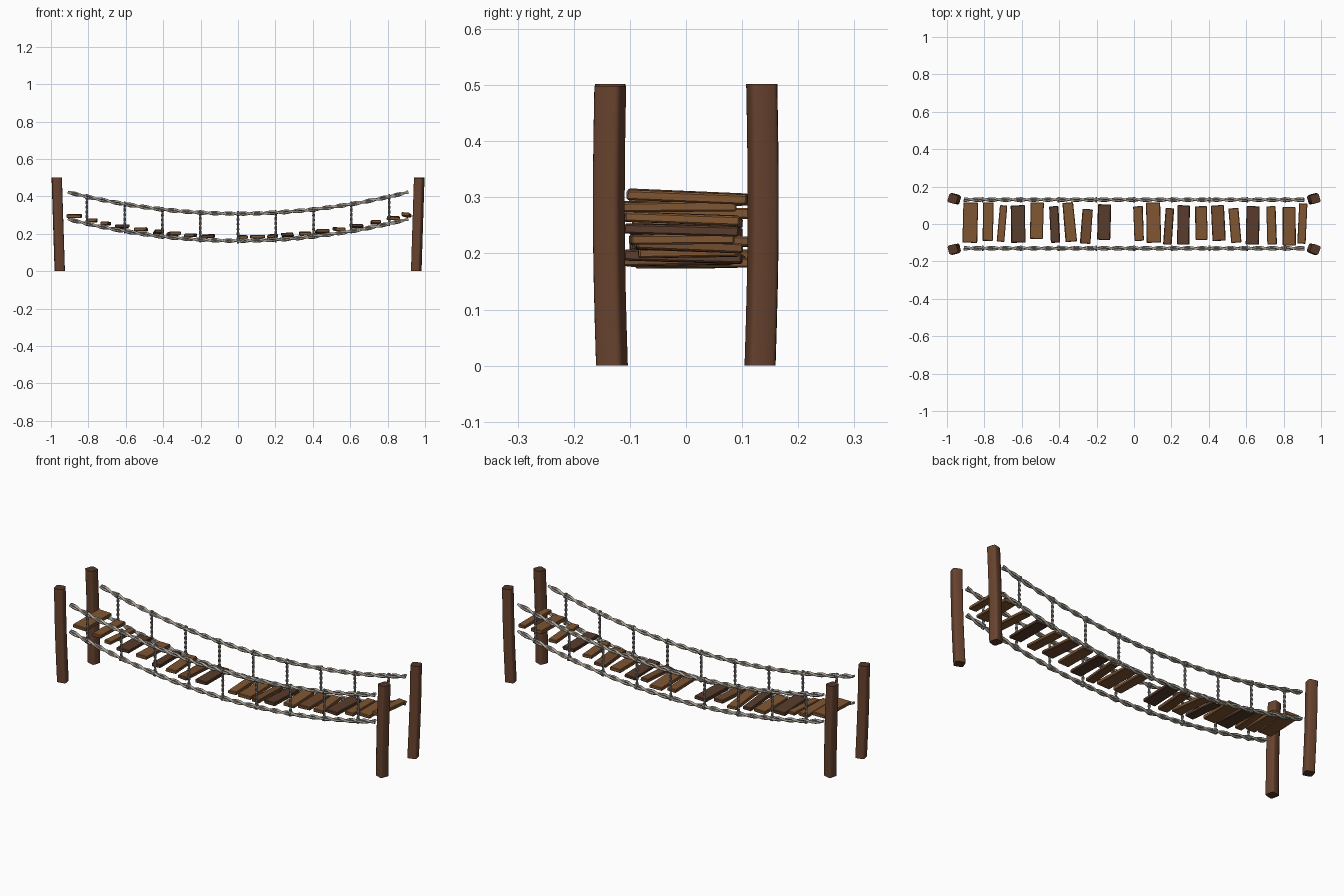
import bpy, bmesh, math, random
from mathutils import Vector, Matrix

random.seed(4)
if "Cube" in bpy.data.objects:
    bpy.data.objects.remove(bpy.data.objects["Cube"])


def material(name, srgb):
    linear = [((c / 255 + 0.055) / 1.055) ** 2.4 for c in srgb]
    mat = bpy.data.materials.new(name)
    mat.use_nodes = True
    mat.diffuse_color = (*linear, 1)
    mat.node_tree.nodes["Principled BSDF"].inputs["Base Color"].default_value = (*linear, 1)
    return mat


LIGHT = material("light plank wood", (128, 86, 50))
MID = material("mid plank wood", (112, 74, 46))
DARK = material("dark plank wood", (88, 60, 44))
POST = material("post wood", (104, 67, 47))
POST_END = material("post end wood", (84, 54, 38))
ROPE = material("rope fibre", (172, 165, 154))
TIE = material("tie rope fibre", (142, 139, 133))

HALF_SPAN = 0.91
ROPE_Y = 0.13


def sag(x, low, rise):
    return low + rise * (x / HALF_SPAN) ** 2


def upper_z(x):
    return sag(x, 0.308, 0.115)


def lower_z(x):
    return sag(x, 0.163, 0.116)


def link(name, mesh, mats, angle=35):
    obj = bpy.data.objects.new(name, mesh)
    for mat in mats:
        mesh.materials.append(mat)
    bpy.context.collection.objects.link(obj)
    bpy.ops.object.select_all(action="DESELECT")
    obj.select_set(True)
    bpy.context.view_layer.objects.active = obj
    bpy.ops.object.shade_smooth_by_angle(angle=math.radians(angle))
    return obj


def twisted_rope(name, path, steps, offset, thickness, pitch, mat, strands=2):
    """Sweep strands in a helix round path(t), t from 0 to 1."""
    curve = bpy.data.curves.new(name, "CURVE")
    curve.dimensions = "3D"
    curve.bevel_depth = thickness
    curve.bevel_resolution = 1
    curve.use_fill_caps = True
    length = (path(1) - path(0)).length
    side = Vector((0, 1, 0))
    for s in range(strands):
        spline = curve.splines.new("POLY")
        spline.points.add(steps)
        for i, point in enumerate(spline.points):
            t = i / steps
            tangent = (path(t + 0.01) - path(t - 0.01)).normalized()
            other = tangent.cross(side)
            turn = math.tau * (t * length / pitch + s / strands)
            swirl = side * math.cos(turn) + other * math.sin(turn)
            point.co = (*(path(t) + offset * swirl), 1)
    helper = bpy.data.objects.new(name + " helper", curve)
    bpy.context.collection.objects.link(helper)
    bpy.context.view_layer.update()
    mesh = bpy.data.meshes.new_from_object(
        helper.evaluated_get(bpy.context.evaluated_depsgraph_get()))
    bpy.data.objects.remove(helper)
    link(name, mesh, [mat], 60)


# Long sagging ropes and the vertical ties between them
for side_name, y in (("left", ROPE_Y), ("right", -ROPE_Y)):
    for level, height in (("upper", upper_z), ("lower", lower_z)):
        def along(t, y=y, height=height):
            x = HALF_SPAN * (2 * t - 1)
            return Vector((x, y, height(x)))
        twisted_rope(f"{level}_rope_{side_name}", along, 240, 0.006, 0.0065, 0.15, ROPE)
    for k in range(-4, 5):
        x = k * 0.202

        def upright(t, x=x, y=y):
            return Vector((x, y, lower_z(x) + t * (upper_z(x) - lower_z(x))))
        twisted_rope(f"tie_rope_{side_name}_{k + 5}", upright, 32, 0.0035, 0.004, 0.05, TIE)
        # Loop of the tie round each long rope
        for level, height in (("upper", upper_z), ("lower", lower_z)):
            bm = bmesh.new()
            bmesh.ops.create_cone(bm, cap_ends=True, segments=10, radius1=0.0145,
                                  radius2=0.0145, depth=0.009,
                                  matrix=Matrix.Translation((x, y, height(x)))
                                  @ Matrix.Rotation(math.pi / 2, 4, "Y"))
            mesh = bpy.data.meshes.new("tie_loop")
            bm.to_mesh(mesh)
            bm.free()
            link(f"{level}_tie_loop_{side_name}_{k + 5}", mesh, [TIE])


# Worn planks: centre x, width, near y, far y (hundredths), yaw in degrees, wood
PLANKS = [
    (-87.5, 8, -10, 11.5, -2, LIGHT), (-78, 5.5, -9, 11.5, -1, LIGHT),
    (-70.5, 4, -9.5, 10, -5, LIGHT), (-62, 7.5, -10, 10, 1, DARK),
    (-52, 7, -8, 11.5, -2, LIGHT), (-42.5, 5, -10, 9.5, 3, DARK),
    (-34.5, 6, -9.5, 11.5, 5, LIGHT), (-25.5, 5.5, -10.5, 8, -4, MID),
    (-16, 7, -8.5, 10.5, -2, DARK),
    (2.5, 5, -9, 9.5, 2, LIGHT), (10.5, 7.5, -10, 11.5, 1, LIGHT),
    (18.5, 4.5, -11, 8.5, -4, MID), (26.5, 6.5, -11, 10, -1, DARK),
    (36, 6.5, -8.5, 9.5, 1, LIGHT), (45, 7, -9, 10, 3, MID),
    (54, 5.5, -10, 8.5, 5, LIGHT), (63.5, 7, -11, 9.5, -1, DARK),
    (73.5, 5, -11, 9.5, 2, LIGHT), (83, 7, -11.5, 9, 0, LIGHT),
    (90, 4.5, -10.5, 11, -3, LIGHT)]

for n, (x, width, near, far, yaw, mat) in enumerate(PLANKS, 1):
    x, width, near, far = (v / 100 for v in (x, width, near, far))
    bm = bmesh.new()
    bmesh.ops.create_cube(bm, size=1)
    bmesh.ops.scale(bm, vec=(width, far - near, 0.018), verts=bm.verts)
    for v in bm.verts:
        v.co.x *= random.uniform(0.93, 1.05)
        v.co.z += random.uniform(-0.001, 0.001)
    bmesh.ops.bevel(bm, geom=bm.edges[:], offset=0.003, segments=1, affect="EDGES")
    mesh = bpy.data.meshes.new("plank")
    bm.to_mesh(mesh)
    bm.free()
    plank = link(f"plank_{n}", mesh, [mat], 25)
    plank.location = (x, (near + far) / 2, sag(x, 0.183, 0.121))
    plank.rotation_euler = (math.radians(random.uniform(-2.5, 1)),
                            math.radians(random.uniform(-2, 2)), math.radians(yaw))


# Four leaning posts with a slight bow and rounded corners
def post(name, sx, sy, yaw):
    bm = bmesh.new()
    bmesh.ops.create_cube(bm, size=1)
    bmesh.ops.scale(bm, vec=(0.049, 0.049, 0.5), verts=bm.verts)
    uprights = [e for e in bm.edges if abs(e.verts[0].co.z - e.verts[1].co.z) > 0.1]
    bmesh.ops.bevel(bm, geom=uprights, offset=0.009, segments=2, affect="EDGES", profile=0.5)
    sides = [e for e in bm.edges if abs(e.verts[0].co.z - e.verts[1].co.z) > 0.1]
    bmesh.ops.subdivide_edges(bm, edges=sides, cuts=6, use_grid_fill=True)
    bmesh.ops.rotate(bm, matrix=Matrix.Rotation(math.radians(yaw), 3, "Z"), verts=bm.verts)
    bm.normal_update()
    for f in bm.faces:
        f.material_index = 1 if abs(f.normal.z) > 0.9 else 0
    for v in bm.verts:
        t = v.co.z / 0.5 + 0.5
        bow = 0.004 * math.sin(math.pi * t)
        v.co.x += sx * (0.953 + 0.016 * t)
        v.co.y += sy * (0.132 + 0.003 * t + bow)
        v.co.z += 0.25 + 0.002 * sx * sy * (t - 1)
    bmesh.ops.translate(bm, vec=(0, 0, -min(v.co.z for v in bm.verts)), verts=bm.verts)
    mesh = bpy.data.meshes.new(name)
    bm.to_mesh(mesh)
    bm.free()
    link(name, mesh, [POST, POST_END], 50)


post("front_left_post", 1, -1, -20)
post("front_right_post", -1, -1, 13)
post("back_left_post", 1, 1, 15)
post("back_right_post", -1, 1, -15)
